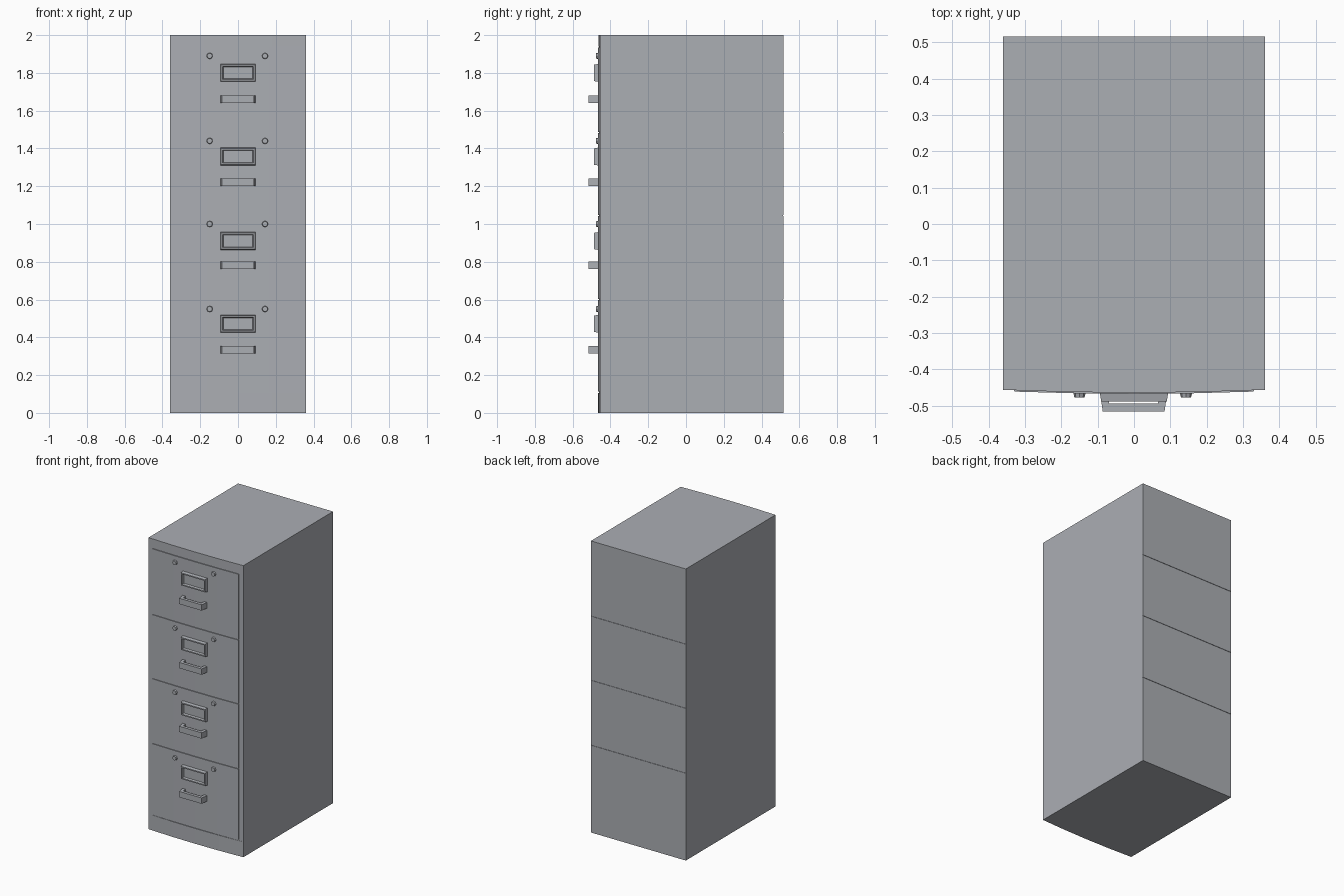
import bpy, bmesh, math
from mathutils import Matrix

if "Cube" in bpy.data.objects:
    bpy.data.objects.remove(bpy.data.objects["Cube"])

# blue-grey painted steel
steel = bpy.data.materials.new("painted_steel")
steel.diffuse_color = (0.41, 0.425, 0.455, 1)
steel.use_nodes = True
steel.node_tree.nodes["Principled BSDF"].inputs["Base Color"].default_value = steel.diffuse_color


def make_object(name, bm):
    bmesh.ops.recalc_face_normals(bm, faces=bm.faces)
    mesh = bpy.data.meshes.new(name)
    bm.to_mesh(mesh)
    bm.free()
    mesh.materials.append(steel)
    obj = bpy.data.objects.new(name, mesh)
    bpy.context.collection.objects.link(obj)
    return obj


def prism(name, outline, z0, z1):
    """Extrude an (x, y) outline from z0 up to z1."""
    bm = bmesh.new()
    face = bm.faces.new([bm.verts.new((x, y, z0)) for x, y in outline])
    result = bmesh.ops.extrude_face_region(bm, geom=[face])
    verts = [v for v in result["geom"] if isinstance(v, bmesh.types.BMVert)]
    bmesh.ops.translate(bm, verts=verts, vec=(0, 0, z1 - z0))
    # the extrusion drops the starting face, so close any open end
    edges = [e for e in bm.edges if e.is_boundary]
    if edges:
        bmesh.ops.holes_fill(bm, edges=edges)
    return make_object(name, bm)


def bowed(half, edge, middle, back):
    """Plan outline whose front swells slightly toward the middle."""
    quarter = edge + (middle - edge) * 0.75
    return [(-half, back), (-half, edge), (-half / 2, quarter), (0, middle),
            (half / 2, quarter), (half, edge), (half, back)]


def label_frame(name, x0, x1, z0, z1):
    """Tapered plate with a raised rim and a sunken card area."""
    bm = bmesh.new()
    rings = []
    for inset, y in ((0, -0.46), (0.005, -0.488), (0.013, -0.488), (0.017, -0.474)):
        corners = ((x0 + inset, z0 + inset), (x1 - inset, z0 + inset),
                   (x1 - inset, z1 - inset), (x0 + inset, z1 - inset))
        rings.append([bm.verts.new((x, y, z)) for x, z in corners])
    for a, b in zip(rings, rings[1:]):
        for i in range(4):
            j = (i + 1) % 4
            bm.faces.new((a[i], a[j], b[j], b[i]))
    bm.faces.new(rings[-1])
    bm.faces.new(rings[0][::-1])
    return make_object(name, bm)


def stud(name, x, z):
    bm = bmesh.new()
    bmesh.ops.create_cone(bm, cap_ends=True, segments=8, radius1=0.018,
                          radius2=0.014, depth=0.018,
                          matrix=Matrix.Translation((x, -0.468, z))
                          @ Matrix.Rotation(math.pi / 2, 4, 'X'))
    return make_object(name, bm)


# cabinet carcass
prism("cabinet_body", bowed(0.36, -0.455, -0.461, 0.513), 0, 2)

# base plinth and top rail
prism("base_plinth", bowed(0.36, -0.456, -0.466, -0.44), 0, 0.105)
prism("top_rail", bowed(0.36, -0.456, -0.464, -0.44), 1.94, 2)

# U-shaped pull outline seen from above
pull = [(-0.095, -0.455), (-0.086, -0.515), (0.084, -0.515), (0.093, -0.455),
        (0.072, -0.455), (0.066, -0.494), (-0.068, -0.494), (-0.074, -0.455)]

# four drawers: bottom, top, handle centre, label centre, stud height
drawers = [(0.114, 0.597, 0.335, 0.472, 0.55),
           (0.603, 1.042, 0.782, 0.91, 1.0),
           (1.048, 1.482, 1.22, 1.357, 1.44),
           (1.488, 1.934, 1.66, 1.80, 1.89)]
for n, (z0, z1, grip, label, knob) in enumerate(drawers, 1):
    prism(f"drawer_front_{n}", bowed(0.328, -0.461, -0.467, -0.44), z0, z1)
    prism(f"drawer_handle_{n}", pull, grip - 0.02, grip + 0.02)
    label_frame(f"label_holder_{n}", -0.095, 0.095, label - 0.048, label + 0.048)
    stud(f"left_stud_{n}", -0.15, knob)
    stud(f"right_stud_{n}", 0.143, knob)

# back panels with thin seams
levels = [0, 0.6, 1.045, 1.485, 2]
for n, (z0, z1) in enumerate(zip(levels, levels[1:]), 1):
    lo = z0 + (0.0015 if z0 > 0 else 0)
    hi = z1 - (0.0015 if z1 < 2 else 0)
    prism(f"back_panel_{n}", [(-0.36, 0.51), (0.36, 0.51),
                              (0.36, 0.516), (-0.36, 0.516)], lo, hi)
